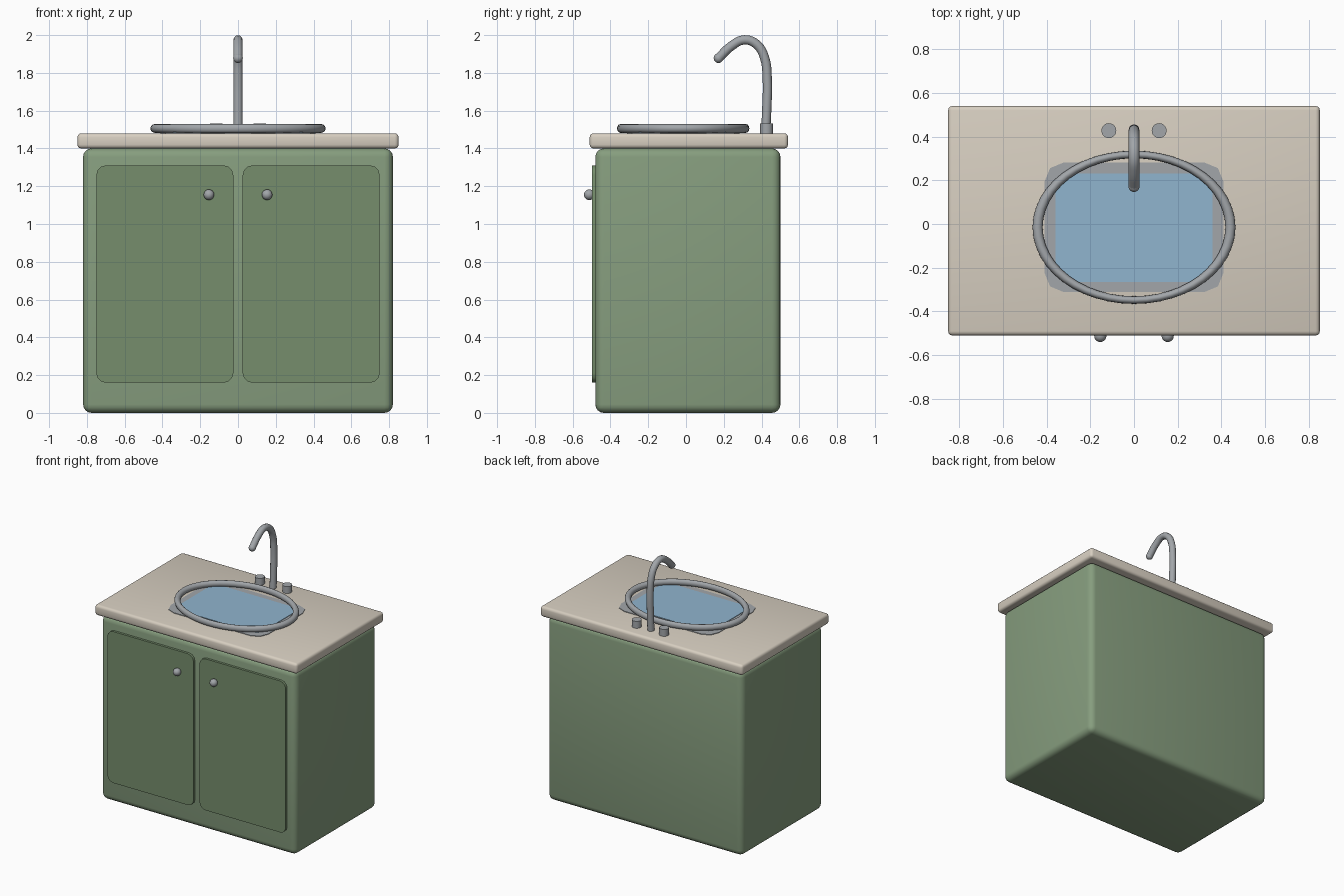
import bpy, bmesh, math
from mathutils import Vector

if "Cube" in bpy.data.objects:
    bpy.data.objects.remove(bpy.data.objects["Cube"])


def material(name, rgb):
    m = bpy.data.materials.new(name)
    m.diffuse_color = (*rgb, 1)
    m.use_nodes = True
    m.node_tree.nodes["Principled BSDF"].inputs["Base Color"].default_value = m.diffuse_color
    return m


GREEN = material("cabinet_green", (0.24, 0.34, 0.21))
DOOR_GREEN = material("door_green", (0.18, 0.27, 0.15))
STONE = material("counter_beige", (0.68, 0.62, 0.53))
WATER = material("water_blue", (0.28, 0.46, 0.62))
METAL = material("metal_grey", (0.36, 0.38, 0.40))


def finish(ob, name, mat):
    ob.name = name
    ob.data.materials.append(mat)
    bpy.ops.object.select_all(action='DESELECT')
    ob.select_set(True)
    bpy.context.view_layer.objects.active = ob
    bpy.ops.object.shade_smooth_by_angle(angle=math.radians(35))
    return ob


def box(name, lo, hi, mat, bevel, segments, axis=None):
    """Box between two corners; bevels all edges, or only those along axis."""
    lo, hi = Vector(lo), Vector(hi)
    bm = bmesh.new()
    bmesh.ops.create_cube(bm, size=1)
    for v in bm.verts:
        v.co = (lo + hi) / 2 + v.co * (hi - lo)
    edges = [e for e in bm.edges if axis is None
             or abs((e.verts[0].co - e.verts[1].co).normalized()[axis]) > 0.9]
    bmesh.ops.bevel(bm, geom=edges, offset=bevel, segments=segments,
                    profile=0.5, affect='EDGES')
    me = bpy.data.meshes.new(name)
    bm.to_mesh(me)
    bm.free()
    ob = bpy.data.objects.new(name, me)
    bpy.context.collection.objects.link(ob)
    return finish(ob, name, mat)


def ball(name, loc, r):
    bpy.ops.mesh.primitive_uv_sphere_add(segments=20, ring_count=12, radius=r, location=loc)
    finish(bpy.context.object, name, METAL)


# Cabinet body and countertop
box("cabinet", (-0.82, -0.48, 0), (0.82, 0.50, 1.40), GREEN, 0.045, 4)
box("countertop", (-0.85, -0.51, 1.40), (0.85, 0.54, 1.48), STONE, 0.02, 3)

# Doors, knobs and tap handles, one per side
for side, s in (("left", -1), ("right", 1)):
    x0, x1 = sorted((0.025 * s, 0.75 * s))
    box(side + "_door", (x0, -0.498, 0.16), (x1, -0.46, 1.31), DOOR_GREEN, 0.05, 3, axis=1)
    ball(side + "_knob", (0.154 * s, -0.512, 1.155), 0.028)
    bpy.ops.mesh.primitive_cylinder_add(vertices=20, radius=0.034, depth=0.065,
                                        location=(0.115 * s, 0.427, 1.5))
    finish(bpy.context.object, side + "_tap_handle", METAL)

# Basin slab, water surface and oval rim
box("basin", (-0.41, -0.312, 1.43), (0.41, 0.282, 1.484), METAL, 0.09, 2, axis=2)
box("water", (-0.36, -0.265, 1.44), (0.36, 0.23, 1.488), WATER, 0.07, 2, axis=2)
bpy.ops.mesh.primitive_torus_add(major_radius=0.441, minor_radius=0.023, major_segments=48,
                                 minor_segments=12, location=(0, -0.015, 1.506))
rim = bpy.context.object
rim.scale.y = 0.755
finish(rim, "basin_rim", METAL)

# Gooseneck faucet swept along a smooth path
path = [(0.42, 1.46), (0.428, 1.62), (0.43, 1.77), (0.416, 1.88),
        (0.375, 1.95), (0.31, 1.975), (0.24, 1.942), (0.172, 1.878)]
cu = bpy.data.curves.new("faucet", 'CURVE')
cu.dimensions = '3D'
cu.bevel_depth = 0.0245
cu.bevel_resolution = 4
cu.use_fill_caps = True
cu.resolution_u = 4
sp = cu.splines.new('BEZIER')
sp.bezier_points.add(len(path) - 1)
for p, (y, z) in zip(sp.bezier_points, path):
    p.co = (0, y, z)
    p.handle_left_type = p.handle_right_type = 'AUTO'
faucet = bpy.data.objects.new("faucet", cu)
bpy.context.collection.objects.link(faucet)
bpy.ops.object.select_all(action='DESELECT')
faucet.select_set(True)
bpy.context.view_layer.objects.active = faucet
bpy.ops.object.convert(target='MESH')
finish(bpy.context.object, "faucet", METAL)
ball("faucet_tip", (0, 0.172, 1.878), 0.0255)
